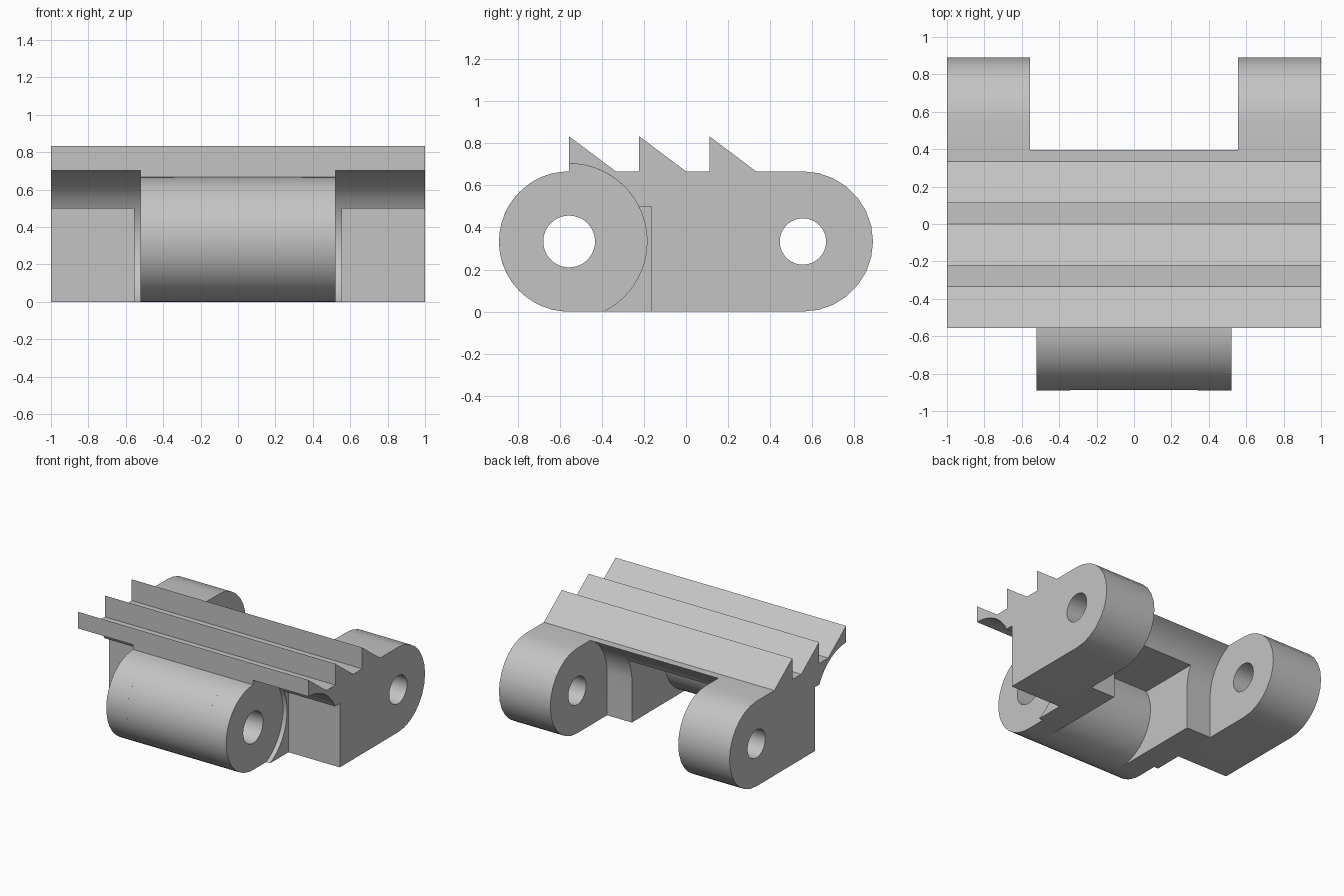
import bpy
import bmesh
from math import cos, sin, pi, radians, asin

cube = bpy.data.objects.get("Cube")
if cube:
    bpy.data.objects.remove(cube, do_unlink=True)

grey = bpy.data.materials.new("plain_grey")
grey.use_nodes = True
grey.diffuse_color = (0.55, 0.55, 0.55, 1)
grey.node_tree.nodes["Principled BSDF"].inputs["Base Color"].default_value = grey.diffuse_color

# Main dimensions
R = 1 / 3            # pin barrel radius, also its centre height
CLEAR = 0.37         # clearance radius around a barrel
PIN = 5 / 9          # distance of each pin from the middle
TOP = 2 * R          # deck height
LEDGE = 0.5          # height of the overhang and the pocket ceiling
LUG_X, BARREL_X, POCKET_X = 0.555, 0.52, 0.34
LEDGE_ANGLE = asin((LEDGE - R) / CLEAR)
FLOOR_ANGLE = asin(R / CLEAR)


def arc(cy, r, start, end, steps):
    """Points of an arc in the side plane, around a pin."""
    return [(cy + r * cos(start + (end - start) * i / steps),
             R + r * sin(start + (end - start) * i / steps)) for i in range(steps + 1)]


def prism(name, profile, x0, x1):
    """Extrude a side profile across the width."""
    bm = bmesh.new()
    face = bm.faces.new([bm.verts.new((x0, y, z)) for y, z in profile])
    new = bmesh.ops.extrude_face_region(bm, geom=[face])["geom"]
    bmesh.ops.translate(bm, vec=(x1 - x0, 0, 0),
                        verts=[v for v in new if isinstance(v, bmesh.types.BMVert)])
    bmesh.ops.recalc_face_normals(bm, faces=bm.faces)
    mesh = bpy.data.meshes.new(name)
    bm.to_mesh(mesh)
    bm.free()
    ob = bpy.data.objects.new(name, mesh)
    bpy.context.collection.objects.link(ob)
    mesh.materials.append(grey)
    return ob


def drill(ob, cy, r):
    """Bore a pin hole right through a part."""
    cutter = prism("hole_cutter", arc(cy, r, 0, 2 * pi, 48)[:-1], -1.2, 1.2)
    cutter.hide_render = True
    mod = ob.modifiers.new("pin_hole", 'BOOLEAN')
    mod.operation = 'DIFFERENCE'
    mod.solver = 'EXACT'
    mod.object = cutter
    bpy.context.view_layer.objects.active = ob
    bpy.ops.object.modifier_apply(modifier=mod.name)
    bpy.data.objects.remove(cutter, do_unlink=True)


# Saw teeth along the deck, front to back
teeth = []
for i in range(3):
    y = -PIN + i * R
    if i:
        teeth.append((y, TOP))
    teeth += [(y, TOP + R / 2), (y + 2 * R / 3, TOP)]

# Shared pieces of outline
rear_round = arc(PIN, R, pi / 2, -pi / 2, 14)
rear_hollow = arc(PIN, CLEAR, pi - FLOOR_ANGLE, pi, 14)
rear_wall = [(PIN - CLEAR, 0)]
front_round = arc(-PIN, R, -pi / 2, -3 * pi / 2, 24)

lug_profile = teeth + rear_round + [(-PIN / 3 + 0.018, 0), (-PIN / 3 + 0.018, LEDGE)] \
    + arc(-PIN, CLEAR, LEDGE_ANGLE, pi / 2, 20)
neck_profile = teeth + rear_hollow + rear_wall + arc(-PIN, CLEAR, -FLOOR_ANGLE, pi / 2, 32)
core_profile = teeth + rear_hollow + rear_wall + front_round

# Pocket section: the barrel's back is exposed below the deck
pocket_start = asin((LEDGE - R) / R)
rear_lip = arc(PIN, CLEAR, pi - FLOOR_ANGLE, pi - LEDGE_ANGLE, 10)
pocket_profile = teeth + rear_lip + arc(-PIN, R, pocket_start, -3 * pi / 2, 36)

parts = []
for side, s in (("left", 1), ("right", -1)):
    lug = prism(side + "_lug", lug_profile, s * LUG_X, s)
    drill(lug, PIN, 0.11)
    neck = prism(side + "_neck", neck_profile, s * BARREL_X, s * LUG_X)
    core = prism(side + "_barrel_end", core_profile, s * POCKET_X, s * BARREL_X)
    drill(core, -PIN, 0.123)
    parts += [lug, neck, core]
middle = prism("barrel_middle", pocket_profile, -POCKET_X, POCKET_X)
drill(middle, -PIN, 0.123)
parts.append(middle)

# Smooth the rounds, keep the edges sharp
bpy.ops.object.select_all(action='DESELECT')
for ob in parts:
    ob.select_set(True)
bpy.context.view_layer.objects.active = middle
bpy.ops.object.shade_smooth_by_angle(angle=radians(30))
